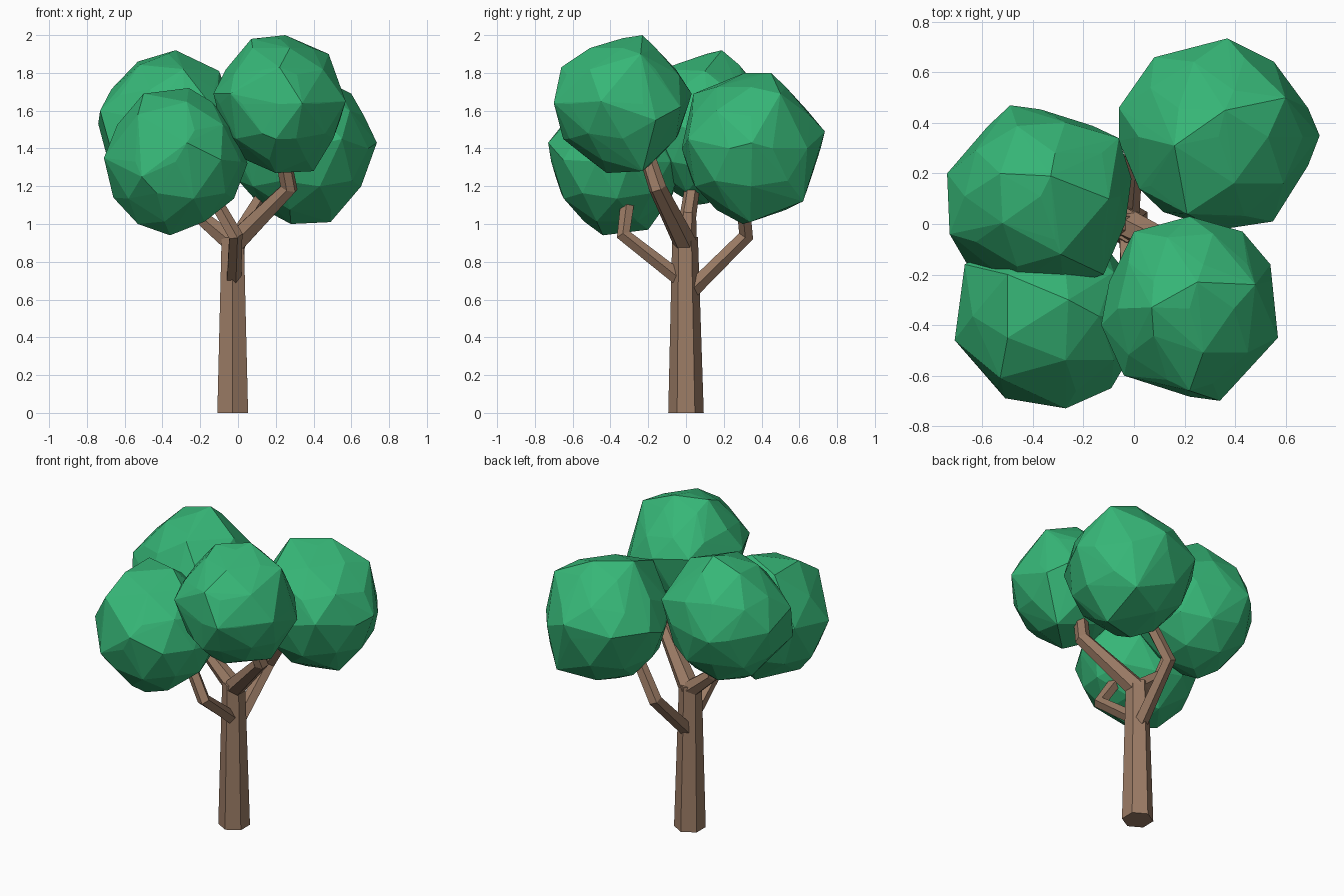
import bpy
import bmesh
import math
from mathutils import Matrix, Vector

if "Cube" in bpy.data.objects:
    bpy.data.objects.remove(bpy.data.objects["Cube"])


def make_material(name, color):
    mat = bpy.data.materials.new(name)
    mat.use_nodes = True
    mat.diffuse_color = color
    mat.node_tree.nodes["Principled BSDF"].inputs["Base Color"].default_value = color
    return mat


leaf_green = make_material("leaf green", (0.037, 0.47, 0.185, 1))
bark_brown = make_material("bark brown", (0.33, 0.2, 0.13, 1))


def add_object(name, bm, mat):
    bmesh.ops.recalc_face_normals(bm, faces=bm.faces)
    mesh = bpy.data.meshes.new(name)
    bm.to_mesh(mesh)
    bm.free()
    mesh.materials.append(mat)
    obj = bpy.data.objects.new(name, mesh)
    bpy.context.collection.objects.link(obj)
    return obj


def limb(name, path, radii, sides):
    """Tapered, flat-sided tube with mitred bends and capped ends."""
    pts = [Vector(p) for p in path]
    bm = bmesh.new()
    rings = []
    last_u = Vector((0, 1, 0))
    if abs((pts[1] - pts[0]).normalized().y) > 0.6:
        last_u = Vector((1, 0, 0))
    for i, (p, r) in enumerate(zip(pts, radii)):
        before = (p - pts[i - 1]).normalized() if i else Vector()
        after = (pts[i + 1] - p).normalized() if i + 1 < len(pts) else Vector()
        direction = (before + after).normalized()
        u = (last_u - direction * last_u.dot(direction)).normalized()
        v = direction.cross(u)
        last_u = u
        angles = [math.tau * k / sides for k in range(sides)]
        rings.append([bm.verts.new(p + (u * math.cos(a) + v * math.sin(a)) * r) for a in angles])
    for low, high in zip(rings, rings[1:]):
        for k in range(sides):
            n = (k + 1) % sides
            bm.faces.new((low[k], low[n], high[n], high[k]))
    bm.faces.new(rings[0][::-1])
    bm.faces.new(rings[-1])
    return add_object(name, bm, bark_brown)


def foliage(name, center, size, corners):
    """Low-poly ball with a few corners pushed out, wrapped in a convex skin."""
    bm = bmesh.new()
    inset = 0.955
    scale = Matrix.Diagonal(Vector(size) * inset).to_4x4()
    bmesh.ops.create_icosphere(bm, subdivisions=2, radius=1,
                               matrix=Matrix.Translation(center) @ scale)
    cloud = [v.co.copy() for v in bm.verts] + [Vector(c) for c in corners]
    bm.clear()
    points = [bm.verts.new(co) for co in cloud]
    hull = bmesh.ops.convex_hull(bm, input=points)
    bmesh.ops.delete(bm, geom=list(set(hull["geom_interior"])), context="VERTS")
    return add_object(name, bm, leaf_green)


# Trunk
limb("trunk", [(-0.028, 0, 0), (-0.028, -0.005, 0.93)], [0.094, 0.068], 6)

# Branches
limb("high_front_branch", [(-0.03, 0, 0.89), (0.27, -0.15, 1.19), (0.23, -0.22, 1.4)],
     [0.064, 0.048, 0.042], 6)
limb("high_back_branch", [(-0.02, 0, 0.89), (-0.2, 0.01, 1.04), (-0.28, 0.05, 1.3)],
     [0.058, 0.044, 0.038], 6)
limb("low_front_branch", [(-0.025, -0.02, 0.7), (-0.015, -0.33, 0.94), (-0.11, -0.31, 1.1)],
     [0.042, 0.04, 0.038], 5)
limb("low_back_branch", [(-0.025, 0.02, 0.64), (0.0, 0.32, 0.94), (0.13, 0.3, 1.15)],
     [0.045, 0.042, 0.038], 5)

# Foliage
foliage("foliage_high_front", (0.22, -0.335, 1.635), (0.35, 0.365, 0.365), [
    (0.25, -0.23, 2.0), (0.07, -0.33, 1.98), (0.22, -0.66, 1.83), (0.34, -0.7, 1.64),
    (-0.04, -0.6, 1.69), (0.57, -0.45, 1.65), (-0.13, -0.4, 1.69), (0.22, 0.03, 1.69),
    (0.48, -0.24, 1.9), (0.2, -0.42, 1.27), (0.4, -0.23, 1.28), (0.54, -0.16, 1.55),
    (0.43, -0.03, 1.62), (0.0, -0.03, 1.72), (0.2, -0.65, 1.45)])
foliage("foliage_high_back", (-0.37, 0.11, 1.505), (0.37, 0.36, 0.415), [
    (-0.33, 0.19, 1.92), (-0.53, 0.2, 1.86), (-0.74, 0.2, 1.53), (-0.73, -0.04, 1.6),
    (-0.49, 0.47, 1.5), (-0.06, 0.34, 1.62), (-0.1, 0.1, 1.81), (-0.28, -0.25, 1.55),
    (-0.47, -0.25, 1.55), (-0.12, -0.2, 1.6), (-0.01, 0.18, 1.5), (-0.66, -0.16, 1.35),
    (-0.45, 0.05, 1.1), (-0.29, -0.12, 1.82)])
foliage("foliage_low_front", (-0.33, -0.365, 1.33), (0.38, 0.365, 0.39), [
    (-0.27, -0.73, 1.43), (-0.51, -0.69, 1.25), (-0.71, -0.46, 1.35), (-0.36, -0.44, 0.94),
    (-0.5, -0.45, 1.69), (-0.26, -0.3, 1.72), (-0.09, -0.65, 1.34), (0.05, -0.3, 1.32),
    (-0.67, -0.16, 1.4), (-0.5, -0.2, 1.69), (-0.53, -0.61, 1.58), (-0.53, -0.42, 1.0),
    (-0.36, -0.2, 0.97), (-0.66, -0.35, 1.14)])
foliage("foliage_low_back", (0.335, 0.345, 1.4), (0.39, 0.385, 0.4), [
    (0.36, 0.45, 1.8), (0.16, 0.31, 1.8), (0.735, 0.35, 1.43), (0.37, 0.735, 1.49),
    (0.6, 0.5, 1.69), (0.55, 0.01, 1.45), (0.21, 0.04, 1.69), (-0.06, 0.33, 1.4),
    (0.5, 0.62, 1.12), (0.49, 0.34, 1.01), (0.28, 0.3, 1.0), (-0.06, 0.46, 1.45),
    (0.08, 0.66, 1.45), (0.02, 0.14, 1.5)])
